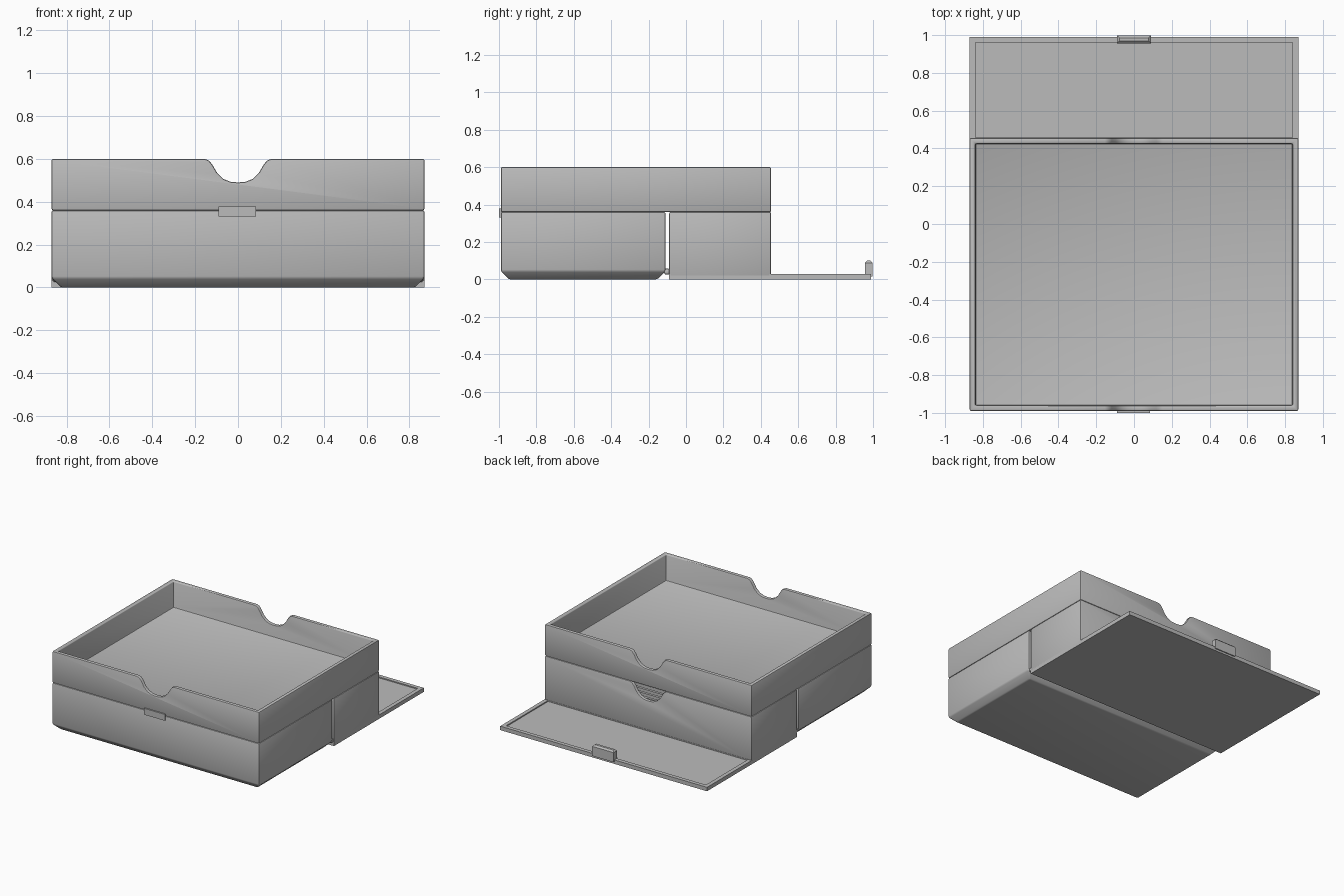
import bpy
import bmesh

cube = bpy.data.objects.get("Cube")
if cube:
    bpy.data.objects.remove(cube, do_unlink=True)

GREY = (0.5, 0.5, 0.5, 1)
mat = bpy.data.materials.new("plain grey plastic")
mat.use_nodes = True
mat.diffuse_color = GREY
mat.node_tree.nodes["Principled BSDF"].inputs["Base Color"].default_value = GREY

HALF_W, WALL = 0.87, 0.03
FRONT, BACK = -0.99, 0.455


def add_object(name, bm):
    bmesh.ops.recalc_face_normals(bm, faces=bm.faces)
    mesh = bpy.data.meshes.new(name)
    bm.to_mesh(mesh)
    bm.free()
    mesh.materials.append(mat)
    obj = bpy.data.objects.new(name, mesh)
    bpy.context.collection.objects.link(obj)
    return obj


def box(name, x, y, z, chamfer=0, top=False):
    """Box from ranges, with an optional chamfer round its bottom or top."""
    bm = bmesh.new()
    bmesh.ops.create_cube(bm, size=1)
    for v in bm.verts:
        v.co = [r[0] + (c + 0.5) * (r[1] - r[0]) for c, r in zip(v.co, (x, y, z))]
    if chamfer:
        level = z[1] if top else z[0]
        edges = [e for e in bm.edges if all(abs(v.co.z - level) < 1e-5 for v in e.verts)]
        bmesh.ops.bevel(bm, geom=edges, offset=chamfer, segments=1, affect='EDGES')
    return add_object(name, bm)


def notch_cutter(y, rim):
    """Thumb notch prism with rounded shoulders, running along y."""
    half = [(0.16, 0.05), (0.155, 0), (0.135, -0.008), (0.118, -0.03),
            (0.097, -0.066), (0.068, -0.094), (0.035, -0.107)]
    outline = half + [(0, -0.11)] + [(-px, pz) for px, pz in reversed(half)]
    bm = bmesh.new()
    face = bm.faces.new([bm.verts.new((px, y[0], rim + pz)) for px, pz in outline])
    ext = bmesh.ops.extrude_face_region(bm, geom=[face])
    moved = [g for g in ext["geom"] if isinstance(g, bmesh.types.BMVert)]
    bmesh.ops.translate(bm, verts=moved, vec=(0, y[1] - y[0], 0))
    return add_object("notch_cutter", bm)


def apply(obj, mod):
    bpy.context.view_layer.objects.active = obj
    bpy.ops.object.modifier_apply(modifier=mod.name)


def cut(obj, cutter):
    mod = obj.modifiers.new("cut", 'BOOLEAN')
    mod.operation, mod.solver, mod.object = 'DIFFERENCE', 'EXACT', cutter
    apply(obj, mod)
    bpy.data.objects.remove(cutter, do_unlink=True)


def soften(obj, width=0.008):
    mod = obj.modifiers.new("soft_edges", 'BEVEL')
    mod.width, mod.segments = width, 2
    mod.limit_method, mod.angle_limit = 'ANGLE', 0.75
    apply(obj, mod)
    bpy.ops.object.select_all(action='DESELECT')
    obj.select_set(True)
    bpy.ops.object.shade_smooth_by_angle(angle=0.6)


def open_box(name, y, z, floor, chamfer=0, notch=None):
    """Hollow open-topped box with softened edges."""
    obj = box(name, (-HALF_W, HALF_W), y, z, chamfer)
    inner = HALF_W - WALL
    cut(obj, box("hollow", (-inner, inner), (y[0] + WALL, y[1] - WALL), (floor, z[1] + 0.1)))
    if notch:
        cut(obj, notch_cutter(notch, z[1]))
    soften(obj)
    return obj


# Upper tray with a thumb notch at both ends
open_box("upper_tray", (FRONT, BACK), (0.36, 0.6), 0.4, notch=(-1.2, 0.8))

# Lower compartments either side of the hinge gap
open_box("front_compartment", (FRONT, -0.11), (0, 0.36), 0.05, chamfer=0.044)
open_box("rear_compartment", (-0.09, BACK), (0.012, 0.36), 0.04, notch=(0.35, 0.6))

# Upright dividers behind the rear notch
for i in range(7):
    y = 0.02 + i * 0.055
    box(f"divider_{i + 1}", (-0.84, 0.84), (y, y + 0.02), (0.03, 0.22))

# Folded-down door with a shallow recess
door = box("folded_door", (-HALF_W, HALF_W), (-0.09, 0.99), (0, 0.03))
cut(door, box("door_recess", (-0.84, 0.84), (BACK + 0.002, 0.96), (0.022, 0.1)))

# Hinge bar in the gap
hinge = box("hinge_bar", (-0.865, 0.865), (-0.118, -0.084), (0.025, 0.058))
soften(hinge, 0.012)

# Door catch and the front catch plate
box("door_catch", (-0.09, 0.09), (0.956, 0.998), (0.015, 0.1), chamfer=0.012, top=True)
box("front_catch", (-0.09, 0.085), (-1.0, -0.98), (0.33, 0.378))
